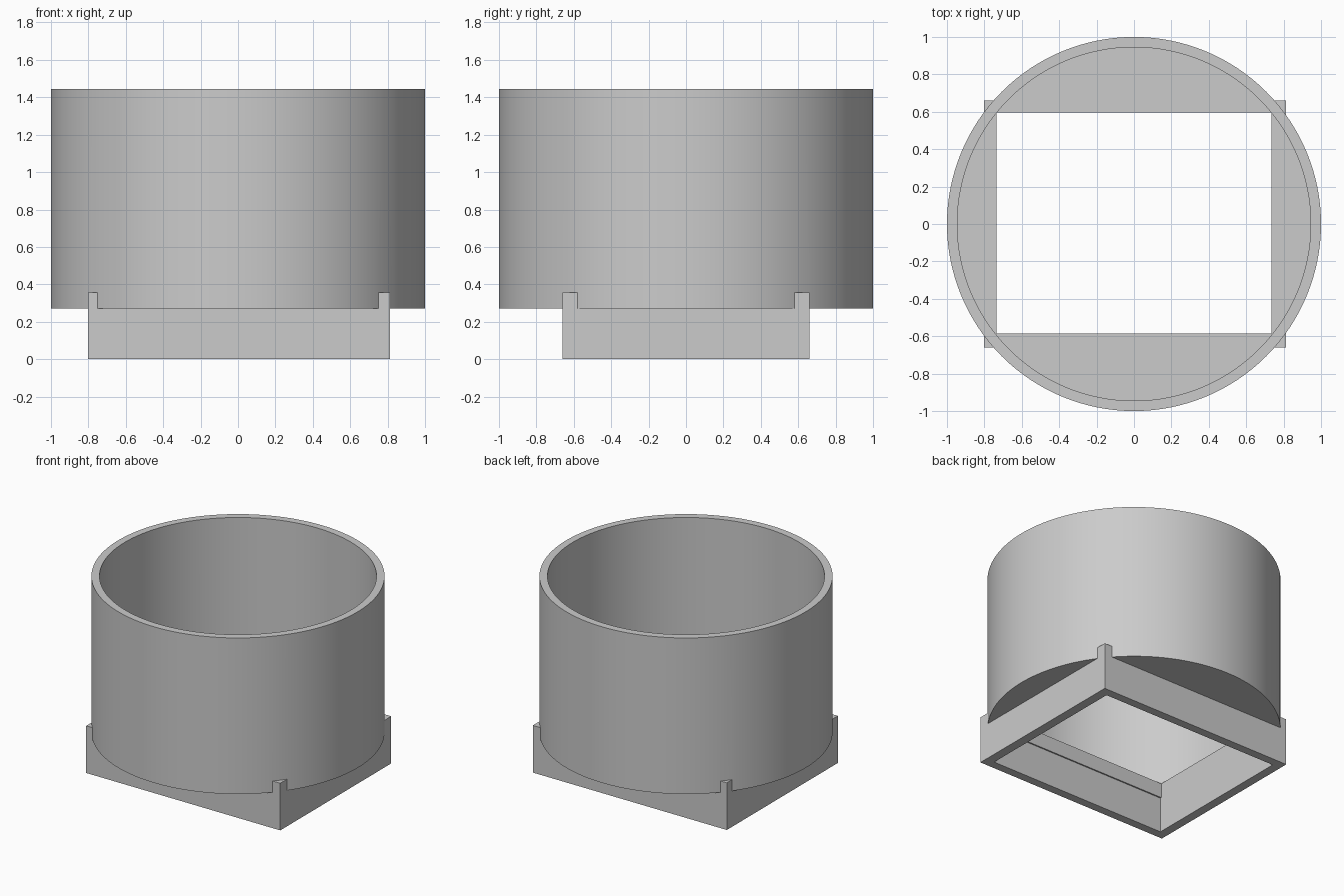
import bpy
import math

old = bpy.data.objects.get("Cube")
if old:
    bpy.data.objects.remove(old, do_unlink=True)

grey = bpy.data.materials.new("plain grey")
grey.use_nodes = True
grey.diffuse_color = (0.6, 0.6, 0.6, 1)
grey.node_tree.nodes["Principled BSDF"].inputs["Base Color"].default_value = (0.6, 0.6, 0.6, 1)


def finish(obj, name):
    obj.name = name
    obj.data.materials.clear()
    obj.data.materials.append(grey)
    return obj


def cylinder(name, radius, z0, z1):
    bpy.ops.mesh.primitive_cylinder_add(vertices=128, radius=radius, depth=z1 - z0,
                                        location=(0, 0, (z0 + z1) / 2))
    return finish(bpy.context.object, name)


def block(name, low, high):
    centre = [(a + b) / 2 for a, b in zip(low, high)]
    bpy.ops.mesh.primitive_cube_add(size=1, location=centre)
    obj = bpy.context.object
    obj.scale = [b - a for a, b in zip(low, high)]
    bpy.ops.object.transform_apply(location=False, rotation=False, scale=True)
    return finish(obj, name)


def combine(target, tool, operation):
    mod = target.modifiers.new(operation.title(), "BOOLEAN")
    mod.operation = operation
    mod.solver = "EXACT"
    mod.object = tool
    bpy.context.view_layer.objects.active = target
    bpy.ops.object.modifier_apply(modifier=mod.name)
    bpy.data.objects.remove(tool, do_unlink=True)


FLOOR_BOTTOM, FLOOR_TOP, RIM = 0.27, 0.375, 1.445

# Round cup with a thick floor
adapter = cylinder("round_to_square_adapter", 1.0, FLOOR_BOTTOM, RIM)
combine(adapter, cylinder("bore", 0.945, FLOOR_TOP, RIM + 0.2), "DIFFERENCE")

# Rectangular collar whose corners stick out of the cup
collar = block("collar", (-0.802, -0.66, 0), (0.814, 0.66, 0.355))
combine(adapter, collar, "UNION")

# Wider socket below, slightly narrower window through the floor
socket = block("socket", (-0.735, -0.596, -0.2), (0.745, 0.596, FLOOR_BOTTOM - 0.005))
combine(adapter, socket, "DIFFERENCE")
window = block("window", (-0.735, -0.586, 0.1), (0.735, 0.596, FLOOR_TOP + 0.1))
combine(adapter, window, "DIFFERENCE")

# Smooth round walls, sharp edges
bpy.ops.object.select_all(action="DESELECT")
adapter.select_set(True)
bpy.context.view_layer.objects.active = adapter
bpy.ops.object.shade_smooth_by_angle(angle=math.radians(30))
